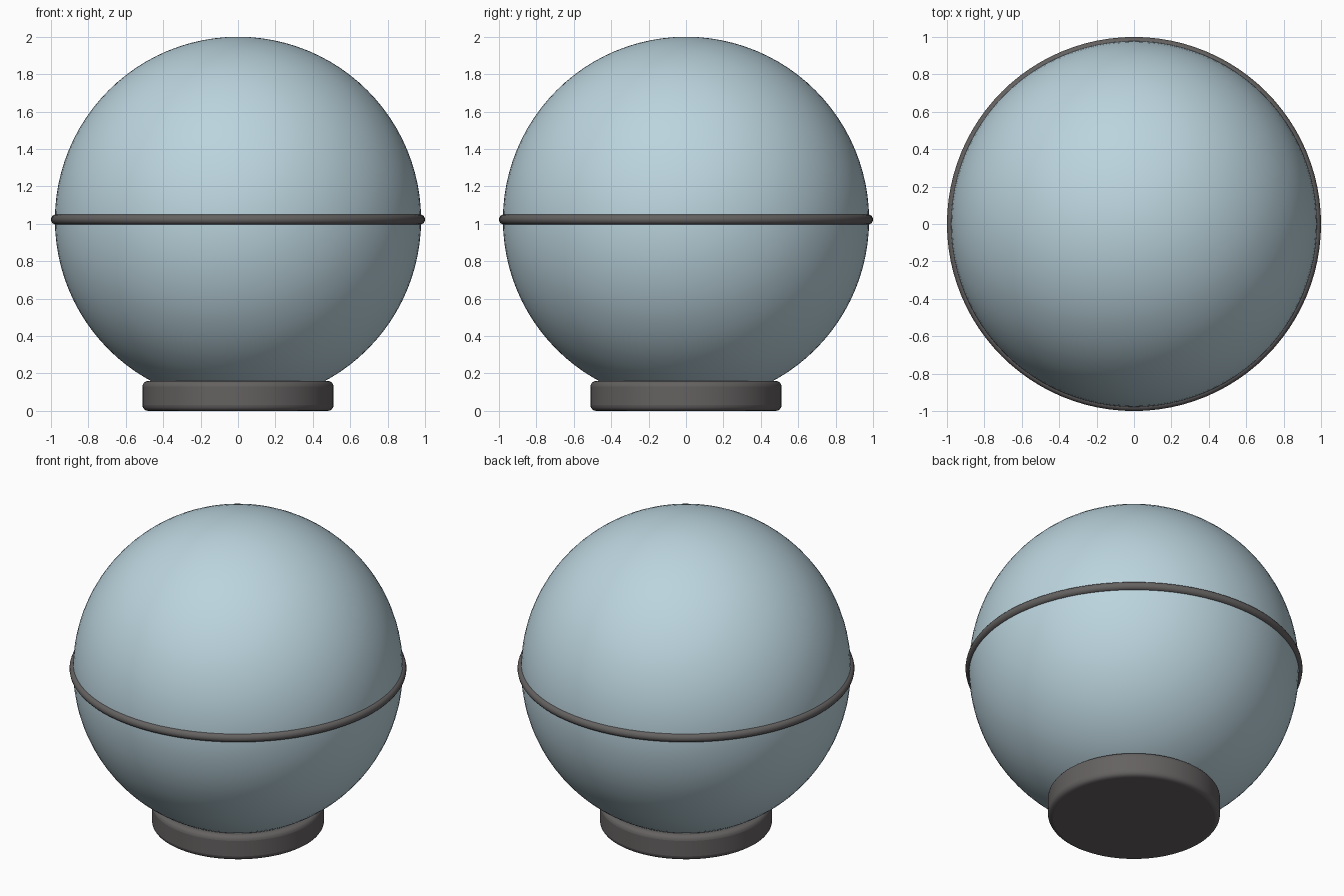
import bpy
import math

cube = bpy.data.objects.get("Cube")
if cube:
    bpy.data.objects.remove(cube, do_unlink=True)


def material(name, rgb):
    mat = bpy.data.materials.new(name)
    mat.use_nodes = True
    colour = (*rgb, 1)
    mat.diffuse_color = colour
    mat.node_tree.nodes["Principled BSDF"].inputs["Base Color"].default_value = colour
    return mat


def finish(name, mat):
    """Name, colour and smooth the part just added."""
    part = bpy.context.object
    part.name = part.data.name = name
    part.data.materials.append(mat)
    bpy.ops.object.shade_smooth_by_angle(angle=math.radians(35))
    return part


pale_blue = material("pale blue", (0.50, 0.66, 0.73))
dark_grey = material("dark grey", (0.13, 0.12, 0.12))

CENTRE = 1.021
RADIUS = 0.979

# Globe
bpy.ops.mesh.primitive_uv_sphere_add(segments=96, ring_count=48, radius=RADIUS,
                                     location=(0, 0, CENTRE))
finish("globe", pale_blue)

# Band around the middle
bpy.ops.mesh.primitive_torus_add(major_segments=96, minor_segments=16,
                                 major_radius=0.973, minor_radius=0.027,
                                 location=(0, 0, CENTRE + 0.002))
finish("equator_band", dark_grey)

# Rounded foot
HEIGHT = 0.16
bpy.ops.mesh.primitive_cylinder_add(vertices=96, radius=0.511, depth=HEIGHT,
                                    location=(0, 0, HEIGHT / 2))
foot = finish("base", dark_grey)
bevel = foot.modifiers.new("rounded rims", 'BEVEL')
bevel.width = 0.03
bevel.segments = 4
bevel.limit_method = 'ANGLE'
bevel.angle_limit = math.radians(60)
